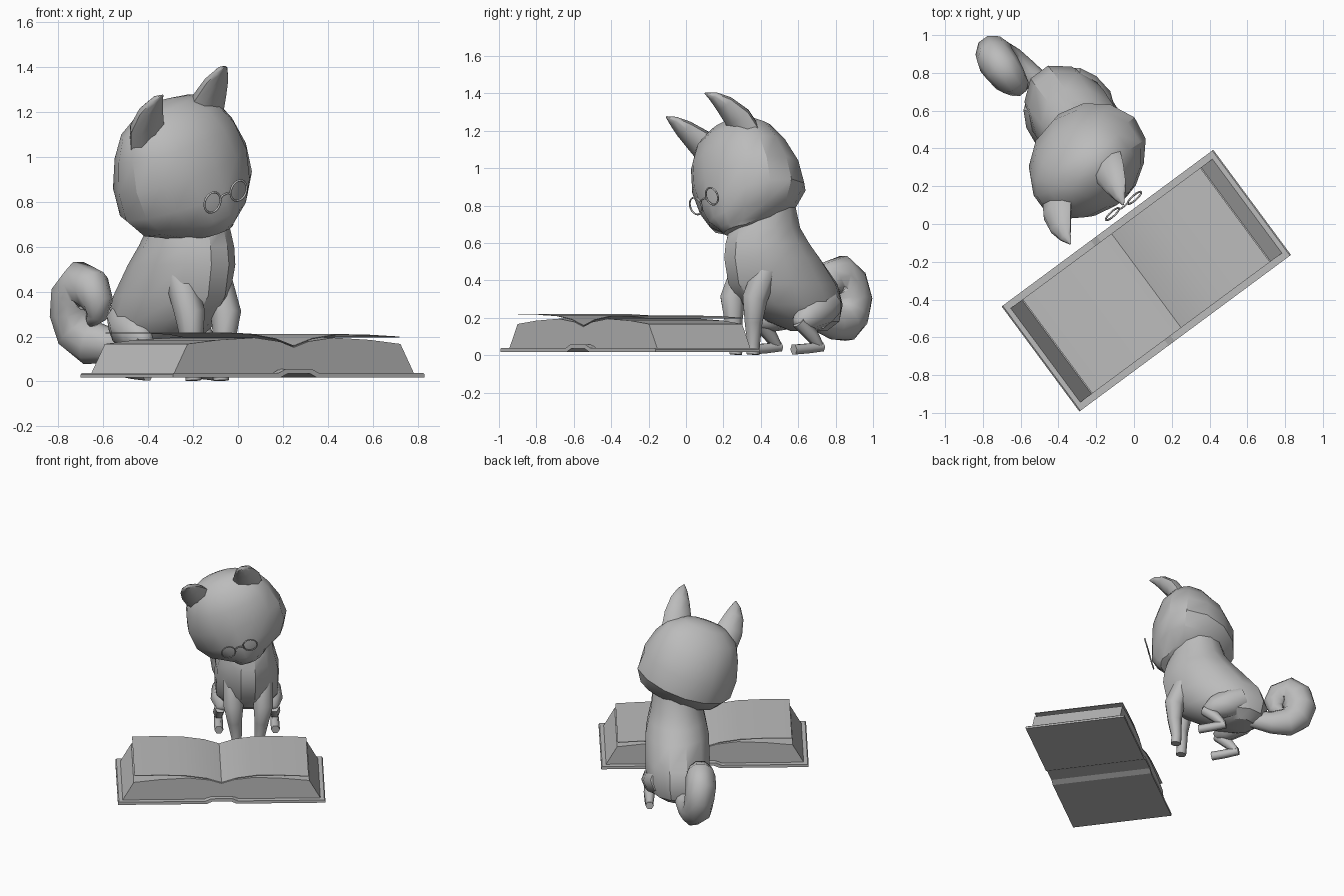
import bpy, bmesh, math
from mathutils import Matrix, Vector

if "Cube" in bpy.data.objects:
    bpy.data.objects.remove(bpy.data.objects["Cube"])

grey = bpy.data.materials.new("soft grey")
grey.use_nodes = True
grey.diffuse_color = (0.5, 0.5, 0.5, 1)
grey.node_tree.nodes["Principled BSDF"].inputs["Base Color"].default_value = (0.5, 0.5, 0.5, 1)

TURN = Matrix.Rotation(math.radians(36.5), 4, 'Z')
BOOK = TURN @ Matrix.Translation((-0.126, -0.28, 0))
DOG = TURN @ Matrix.Translation((0.075, 0, 0))
HEAD = TURN @ Matrix.Translation((-0.025, 0.42, 0.97)) @ Matrix.Rotation(math.radians(-20), 4, 'Y')


def finish(name, bm, matrix, angle):
    bmesh.ops.recalc_face_normals(bm, faces=bm.faces)
    bm.transform(matrix)
    mesh = bpy.data.meshes.new(name)
    bm.to_mesh(mesh)
    bm.free()
    mesh.materials.append(grey)
    obj = bpy.data.objects.new(name, mesh)
    bpy.context.collection.objects.link(obj)
    bpy.ops.object.select_all(action='DESELECT')
    obj.select_set(True)
    bpy.context.view_layer.objects.active = obj
    bpy.ops.object.shade_smooth_by_angle(angle=math.radians(angle))


def skin(bm, rings, closed=False):
    """Join rings of points with quads and cap the ends."""
    loops = [[bm.verts.new(p) for p in ring] for ring in rings]
    pairs = list(zip(loops, loops[1:]))
    if closed:
        pairs.append((loops[-1], loops[0]))
    n = len(loops[0])
    for a, b in pairs:
        for i in range(n):
            j = (i + 1) % n
            bm.faces.new((a[i], a[j], b[j], b[i]))
    if not closed:
        bm.faces.new(loops[0])
        bm.faces.new(loops[-1])


def stack(name, rows, matrix, sides=12, mid=None):
    """Level rings: height, half width, front, back, taper of the front."""
    rings = []
    for h, w, front, back, taper in rows:
        m = (front + back) / 2 if mid is None else min(max(mid, front + 0.03), back - 0.03)
        ring = []
        for i in range(sides):
            t = 2 * math.pi * (i + 0.5) / sides
            c, s = math.cos(t), math.sin(t)
            y = m + s * (back - m if s > 0 else m - front)
            ring.append((w * c * (1 - taper * max(0, -s)), y, h))
        rings.append(ring)
    bm = bmesh.new()
    skin(bm, rings)
    finish(name, bm, matrix, 32)


def tube(name, path, matrix, sides=8, flat=1.0, side=Vector((1, 0, 0))):
    """Rings that follow a path of (x, y, z, radius)."""
    pts = [Vector(p[:3]) for p in path]
    rings = []
    for i, p in enumerate(pts):
        d = (pts[min(i + 1, len(pts) - 1)] - pts[max(i - 1, 0)]).normalized()
        a = (side - d * side.dot(d)).normalized()
        b = d.cross(a)
        r = path[i][3]
        ring = []
        for k in range(sides):
            t = 2 * math.pi * k / sides
            ring.append(p + a * r * math.cos(t) + b * r * flat * math.sin(t))
        rings.append(ring)
    bm = bmesh.new()
    skin(bm, rings)
    finish(name, bm, matrix, 62)


def extrude(name, profile, half, matrix):
    """Profile in x and z pulled out along y."""
    bm = bmesh.new()
    skin(bm, [[(x, y, z) for x, z in profile] for y in (-half, half)])
    finish(name, bm, matrix, 20)


def mirrored(profile):
    return profile + [(-x, z) for x, z in reversed(profile) if x != 0]


# Book: covers with a raised spine, page block and the open top sheet
cover = [(-0.07, 0.056), (-0.11, 0.038), (-0.69, 0.038), (-0.697, 0.031),
         (-0.697, 0.018), (-0.10, 0.018), (-0.06, 0.036)]
extrude("book_cover", mirrored(cover), 0.346, BOOK)

block = [(-0.09, 0.05), (-0.12, 0.036), (-0.665, 0.036), (-0.59, 0.167), (-0.42, 0.185),
         (-0.22, 0.195), (-0.08, 0.178), (0, 0.152)]
extrude("page_block", mirrored(block), 0.31, BOOK)

sheet = [(-0.585, 0.214), (-0.4, 0.215), (-0.24, 0.209), (-0.1, 0.188), (0, 0.156),
         (0.1, 0.188), (0.24, 0.207), (0.4, 0.205), (0.585, 0.196)]
extrude("open_sheet", sheet + [(x, z + 0.004) for x, z in reversed(sheet)], 0.31, BOOK)

# Torso, from the haunches up to the neck
stack("body", [
    (0.13, 0.10, 0.66, 0.86, 0), (0.18, 0.18, 0.52, 0.93, 0),
    (0.27, 0.22, 0.35, 0.955, 0.15), (0.38, 0.225, 0.25, 0.92, 0.2),
    (0.52, 0.22, 0.225, 0.80, 0.15), (0.60, 0.20, 0.235, 0.73, 0.1),
    (0.68, 0.18, 0.26, 0.67, 0.1), (0.80, 0.165, 0.32, 0.63, 0)], DOG)

# Head with broad low cheeks, a short lowered muzzle and a flat brow
stack("head", [
    (-0.32, 0.09, -0.21, -0.10, 0), (-0.30, 0.16, -0.245, 0.04, 0.4),
    (-0.245, 0.28, -0.28, 0.20, 0.4), (-0.15, 0.34, -0.285, 0.285, 0.28),
    (-0.02, 0.338, -0.285, 0.275, 0.1), (0.11, 0.30, -0.26, 0.22, 0),
    (0.21, 0.25, -0.21, 0.145, 0), (0.275, 0.15, -0.13, 0.06, 0),
    (0.295, 0.05, -0.07, 0.01, 0)], HEAD, 14, -0.04)

# Ears lean forward, legs fold under, all in left and right pairs
for s, word in ((1, "left"), (-1, "right")):
    tube(word + "_ear", [
        (s * 0.165, -0.06, 0.15, 0.10), (s * 0.185, -0.125, 0.255, 0.092),
        (s * 0.193, -0.20, 0.328, 0.066), (s * 0.19, -0.26, 0.372, 0.035),
        (s * 0.185, -0.305, 0.392, 0.005)], HEAD, 8, 0.6)
    tube(word + "_front_leg", [
        (s * 0.10, 0.40, 0.46, 0.07), (s * 0.10, 0.325, 0.30, 0.07),
        (s * 0.09, 0.325, 0.18, 0.05), (s * 0.077, 0.335, 0.06, 0.036),
        (s * 0.077, 0.33, 0.004, 0.036)], DOG, 7)
    tube(word + "_thigh", [
        (s * 0.10, 0.81, 0.28, 0.09), (s * 0.13, 0.72, 0.24, 0.105),
        (s * 0.165, 0.62, 0.20, 0.08), (s * 0.18, 0.55, 0.17, 0.03)], DOG, 8)
    tube(word + "_shin", [
        (s * 0.18, 0.56, 0.18, 0.04), (s * 0.188, 0.64, 0.11, 0.038),
        (s * 0.188, 0.69, 0.05, 0.026)], DOG, 6)
    tube(word + "_hind_foot", [
        (s * 0.188, 0.71, 0.045, 0.028), (s * 0.19, 0.61, 0.036, 0.03),
        (s * 0.19, 0.52, 0.03, 0.03)], DOG, 6)

# Curled tail
tube("tail", [
    (0.06, 0.84, 0.18, 0.05), (0.02, 0.97, 0.16, 0.07), (-0.02, 1.07, 0.17, 0.09),
    (-0.05, 1.13, 0.22, 0.098), (-0.06, 1.155, 0.30, 0.10), (-0.07, 1.13, 0.38, 0.103),
    (-0.07, 1.075, 0.428, 0.10), (-0.07, 1.01, 0.41, 0.09), (-0.06, 0.98, 0.355, 0.072),
    (-0.05, 0.99, 0.30, 0.05), (-0.05, 1.03, 0.275, 0.03), (-0.05, 1.07, 0.29, 0.006)],
    TURN, 10, 1.12)

# Round glasses with a curved bridge
GLASSES = HEAD @ Matrix.Translation((-0.015, -0.31, -0.15)) @ Matrix.Rotation(math.radians(16), 4, 'X')
for s, word in ((1, "left"), (-1, "right")):
    rings = []
    for i in range(20):
        t = 2 * math.pi * i / 20
        out = Vector((math.cos(t), 0, math.sin(t)))
        centre = Vector((s * 0.077, 0, 0)) + out * 0.047
        rings.append([centre + out * 0.005 * math.cos(k * math.pi / 3)
                      + Vector((0, 0.005 * math.sin(k * math.pi / 3), 0)) for k in range(6)])
    bm = bmesh.new()
    skin(bm, rings, True)
    finish(word + "_lens_rim", bm, GLASSES, 62)
tube("glasses_bridge", [
    (-0.031, 0, 0, 0.005), (-0.015, 0, 0.012, 0.005), (0.015, 0, 0.012, 0.005),
    (0.031, 0, 0, 0.005)], GLASSES, 6, side=Vector((0, 1, 0)))
